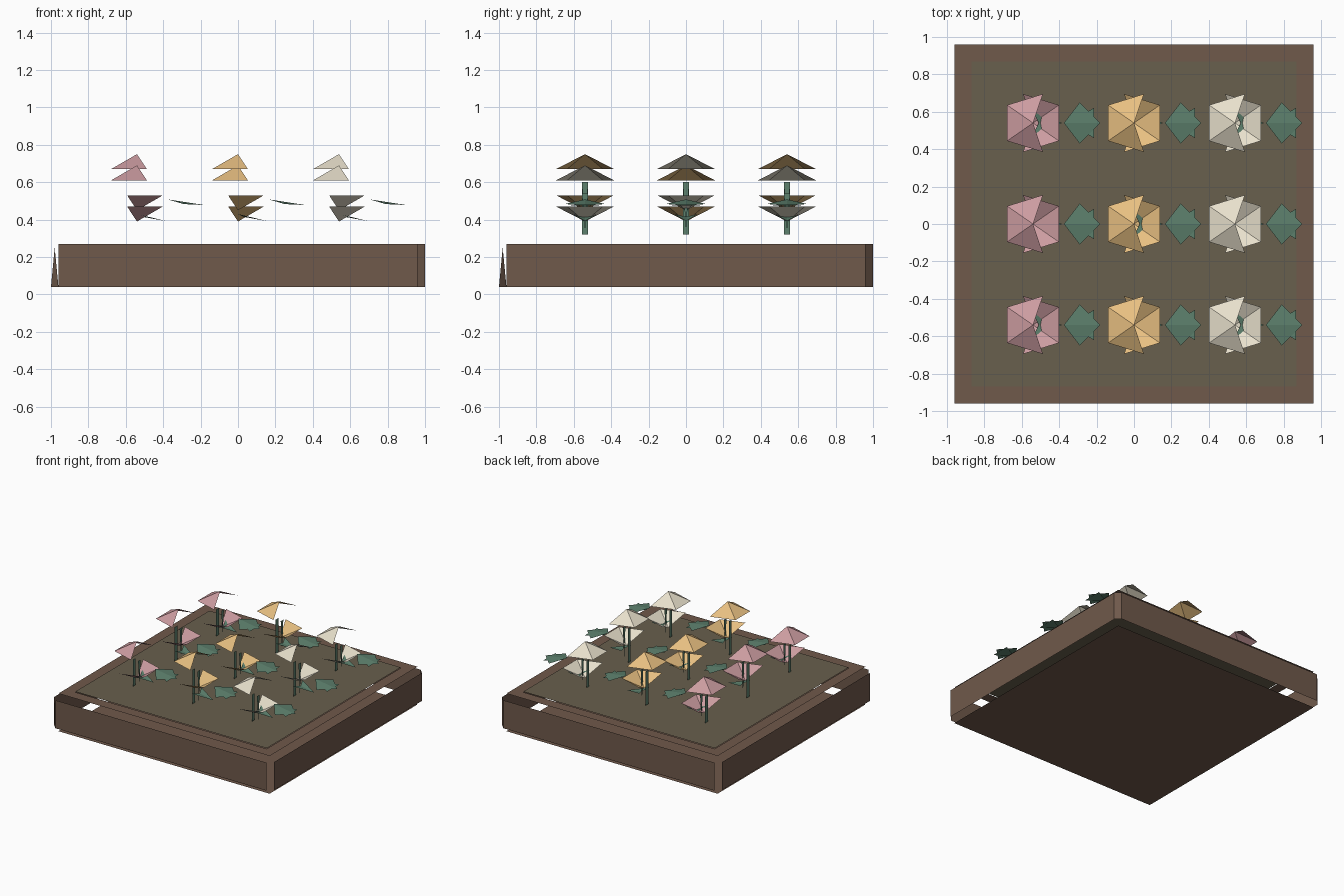
import bpy
from math import cos, sin, radians

if "Cube" in bpy.data.objects:
    bpy.data.objects.remove(bpy.data.objects["Cube"])


def material(name, rgb):
    m = bpy.data.materials.new(name)
    m.diffuse_color = (*rgb, 1)
    m.use_nodes = True
    m.node_tree.nodes["Principled BSDF"].inputs["Base Color"].default_value = m.diffuse_color
    return m


WOOD = material("wood", (0.16, 0.10, 0.07))
SOIL = material("soil", (0.14, 0.115, 0.075))
GREEN = material("green", (0.11, 0.22, 0.155))
PETALS = [material("pink", (0.60, 0.33, 0.35)),
          material("orange", (0.80, 0.52, 0.22)),
          material("cream", (0.80, 0.74, 0.60))]


def part(name, verts, faces, mat, loc=(0, 0, 0)):
    me = bpy.data.meshes.new(name)
    me.from_pydata(verts, [], faces)
    me.materials.append(mat)
    ob = bpy.data.objects.new(name, me)
    ob.location = loc
    bpy.context.collection.objects.link(ob)
    return ob


def square(r, z):
    return [(-r, -r, z), (r, -r, z), (r, r, z), (-r, r, z)]


# Planter: separate floor, rim and wall panels with open slits along the edges
E, H = 0.96, 0.31
Z0, Z1 = 0.04, 0.27
part("planter_floor", square(E, 0), [(3, 2, 1, 0)], WOOD)
part("planter_rim", square(E, H) + square(0.87, H),
     [(i, (i + 1) % 4, (i + 1) % 4 + 4, i + 4) for i in range(4)], WOOD)
for i, side in enumerate(("front", "right", "back", "left")):
    wall = part(side + "_wall", [(-E, -1, Z0), (E, -1, Z0), (E, -1, Z1), (-E, -1, Z1)],
                [(0, 1, 2, 3)], WOOD)
    wall.rotation_euler.z = radians(90 * i)
# Corner chamfers
part("back_right_chamfer", [(1, E, Z0), (E, 1, Z0), (E, 1, Z1), (1, E, Z1)],
     [(0, 1, 2, 3)], WOOD)
part("front_left_chamfer", [(-1, -E, Z0), (-E, -1, Z0), (-0.98, -0.98, 0.25)],
     [(0, 1, 2)], WOOD)
# Soil
part("soil", square(0.87, 0.315), [(0, 1, 2, 3)], SOIL)


def fan(name, start, apex_z, rim_z, mat, loc):
    """Three triangles of a five-sided cone, starting at a given angle."""
    rim = [(0.171 * cos(radians(start + 72 * k)), 0.163 * sin(radians(start + 72 * k)), rim_z)
           for k in range(4)]
    faces = [(0, k + 1, k + 2) for k in range(3)]
    if apex_z < rim_z:
        faces = [f[::-1] for f in faces]
    part(name, [(0, 0, apex_z)] + rim, faces, mat, loc)


def flower(x, y, zc, mat):
    at = (x, y, 0)
    # Blossom: upper fan to the left, lower fan to the right
    fan("upper_petals", 72, zc + 0.15, zc + 0.07, mat, at)
    fan("lower_petals", -108, zc - 0.15, zc - 0.07, mat, at)
    # Stem strips
    w = 0.017
    part("stem", [(-0.024, w, 0.32), (-0.024, -w, 0.32), (-0.024, -w, zc), (-0.024, w, zc),
                  (0.022, -w, zc), (0.022, w, zc), (0.022, 0, 0.34)],
         [(0, 3, 2, 1), (6, 5, 4)], GREEN, at)
    # Outer leaf with centre ridge, and a small flap beneath
    part("outer_leaf", [(0.165, 0, 0.508), (0.25, 0.11, 0.483), (0.36, 0, 0.478),
                        (0.25, -0.11, 0.483), (0.19, 0, 0.486),
                        (0.325, 0.08, 0.476), (0.325, -0.08, 0.476)],
         [(0, 2, 1), (0, 3, 2), (4, 6, 5)], GREEN, at)
    # Inner leaf
    part("inner_leaf", [(0.0, 0.065, 0.43), (0.0, -0.065, 0.43), (0.155, 0, 0.392),
                        (0.03, 0, 0.415)],
         [(0, 3, 2), (3, 1, 2)], GREEN, at)


# Three by three flowers, alternating in height
for i in range(3):
    for j in range(3):
        flower(0.54 * (i - 1), 0.54 * (j - 1), 0.60 if (i + j) % 2 else 0.54, PETALS[i])
